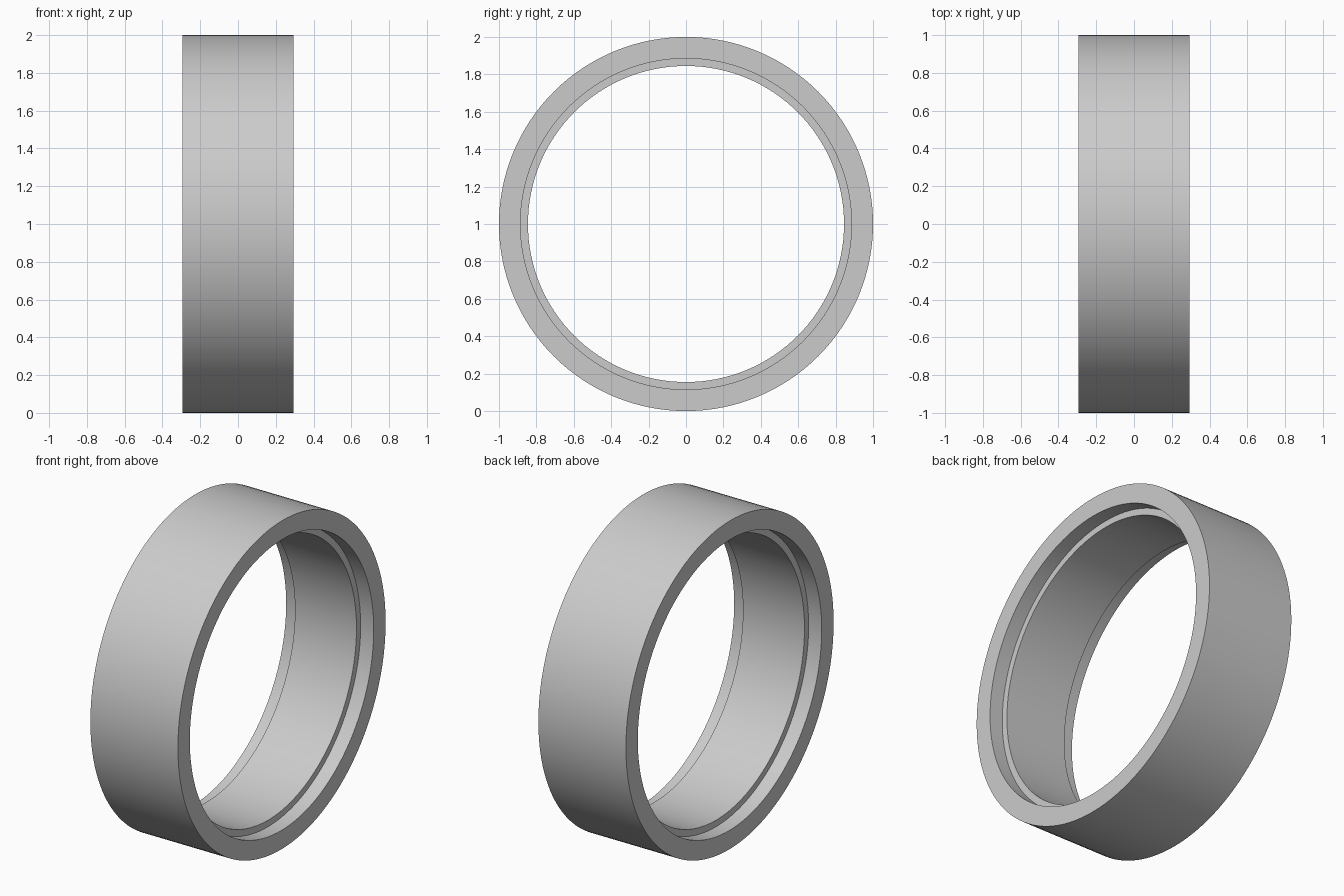
import bpy
import bmesh
import math
from mathutils import Vector

cube = bpy.data.objects.get("Cube")
if cube:
    bpy.data.objects.remove(cube, do_unlink=True)

OUTER, RECESS, BORE = 1.0, 0.885, 0.845   # radii
HALF, SHOULDER = 0.295, 0.207             # distances along the axis
SEGMENTS = 128

# Plain grey material
grey = bpy.data.materials.new("plain grey")
grey.use_nodes = True
colour = (0.6, 0.6, 0.6, 1)
grey.diffuse_color = colour
grey.node_tree.nodes["Principled BSDF"].inputs["Base Color"].default_value = colour

# Half of the cross-section, mirrored to the other end: (axis, radius)
half = [(HALF, OUTER), (HALF, RECESS), (SHOULDER, RECESS), (SHOULDER, BORE)]
profile = half + [(-x, r) for x, r in reversed(half)]

# Spin the section round the x axis into a closed ring
centre = Vector((0, 0, OUTER))
bm = bmesh.new()
verts = [bm.verts.new(centre + Vector((x, 0, r))) for x, r in profile]
edges = [bm.edges.new((v, verts[i - 1])) for i, v in enumerate(verts)]
bmesh.ops.spin(bm, geom=verts + edges, cent=centre, axis=(1, 0, 0),
               angle=math.tau, steps=SEGMENTS, use_merge=True)
bmesh.ops.remove_doubles(bm, verts=bm.verts[:], dist=0.0001)
bmesh.ops.recalc_face_normals(bm, faces=bm.faces[:])

mesh = bpy.data.meshes.new("stepped_ring")
bm.to_mesh(mesh)
bm.free()
mesh.materials.append(grey)
ring = bpy.data.objects.new("stepped_ring", mesh)
bpy.context.collection.objects.link(ring)

# Smooth round walls with crisp rims
bpy.ops.object.select_all(action="DESELECT")
ring.select_set(True)
bpy.context.view_layer.objects.active = ring
bpy.ops.object.shade_smooth_by_angle(angle=math.radians(30))
